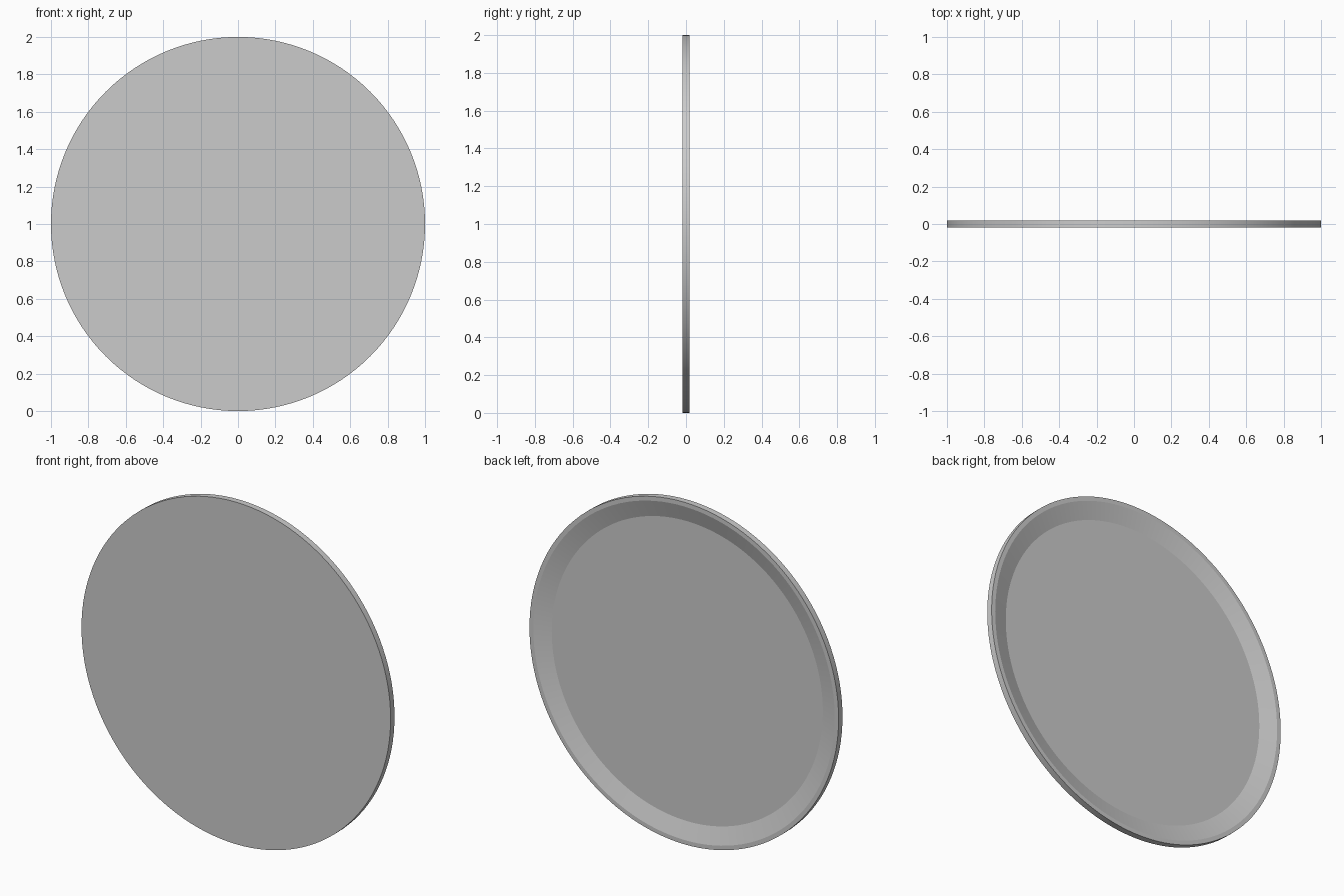
import bpy, bmesh, math
from mathutils import Matrix, Vector

if "Cube" in bpy.data.objects:
    bpy.data.objects.remove(bpy.data.objects["Cube"])

# Profile (radius, y) revolved about the y axis: flat front, rim, sloped dish at the back
T = 0.018
profile = [(0, -T), (1.0, -T), (1.0, T), (0.975, T), (0.877, -0.012), (0, -0.012)]

bm = bmesh.new()
verts = [bm.verts.new((r, y, 0)) for r, y in profile]
edges = [bm.edges.new(p) for p in zip(verts, verts[1:])]
bmesh.ops.spin(bm, geom=verts + edges, cent=(0, 0, 0), axis=(0, 1, 0),
               angle=math.tau, steps=128, use_merge=True)
bmesh.ops.remove_doubles(bm, verts=bm.verts, dist=1e-5)
bmesh.ops.recalc_face_normals(bm, faces=bm.faces)
bmesh.ops.translate(bm, verts=bm.verts, vec=(0, 0, 1))

mesh = bpy.data.meshes.new("round_dish")
bm.to_mesh(mesh)
bm.free()
dish = bpy.data.objects.new("round_dish", mesh)
bpy.context.collection.objects.link(dish)

# Smooth round walls, crisp rim edges
bpy.context.view_layer.objects.active = dish
dish.select_set(True)
bpy.ops.object.shade_smooth_by_angle(angle=math.radians(12))
